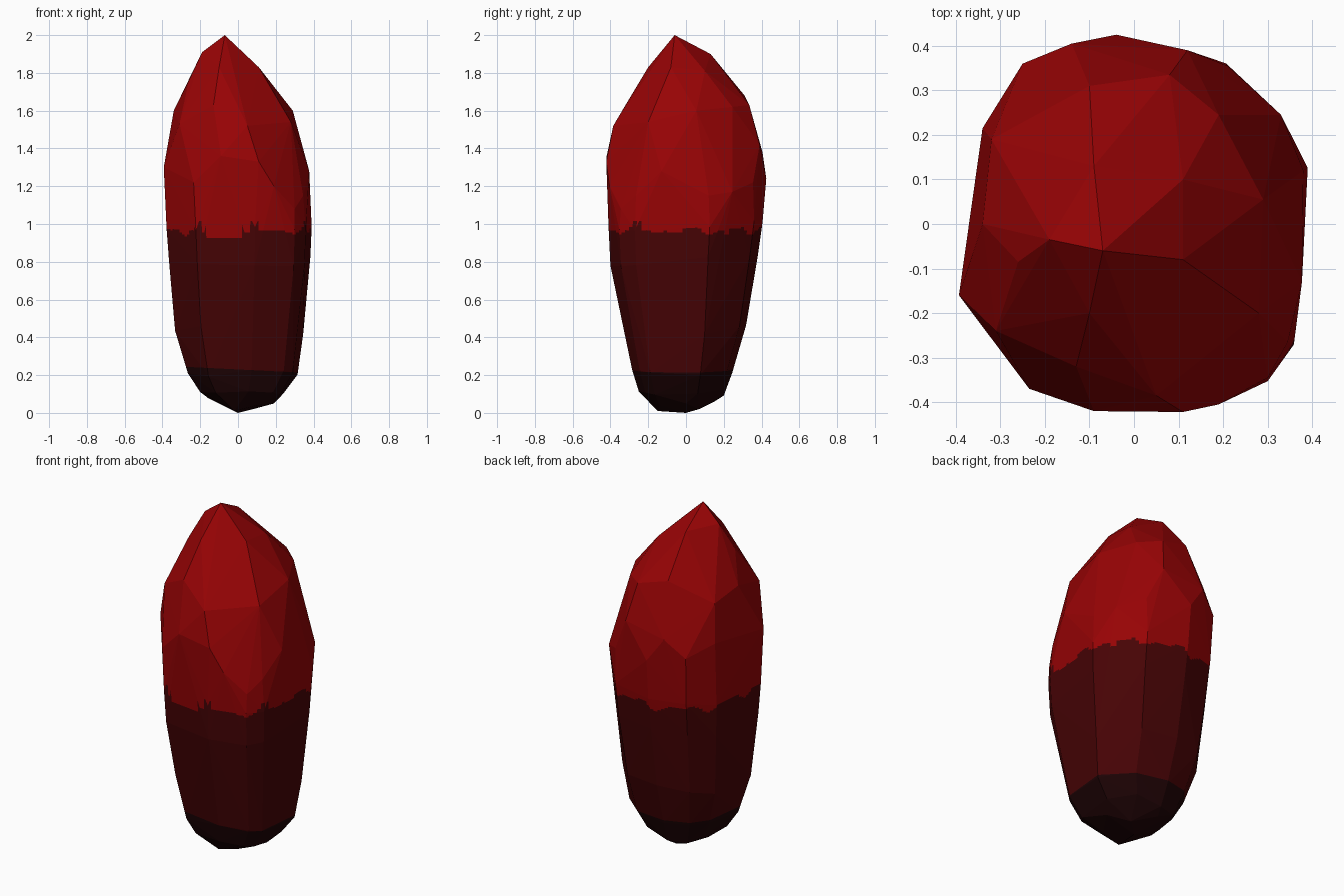
import bpy, bmesh, math, random
from mathutils import Vector

if "Cube" in bpy.data.objects:
    bpy.data.objects.remove(bpy.data.objects["Cube"])

random.seed(4)

def material(name, rgb):
    m = bpy.data.materials.new(name)
    m.diffuse_color = (*rgb, 1)
    m.use_nodes = True
    m.node_tree.nodes["Principled BSDF"].inputs["Base Color"].default_value = m.diffuse_color
    return m

# Angular cross-section, as fractions of the half widths
section = [(-1, -.38), (-.59, -.90), (.23, -1), (.77, -.86), (.92, -.66), (1, .31),
           (.53, .89), (-.10, 1), (-.64, .85), (-.90, .50)]
# z, x min, x max, y min, y max, height scatter
rings = [(0.99, -.378, .39, -.41, .405, .03),
         (0.80, -.365, .383, -.40, .378, .03),
         (0.45, -.333, .345, -.335, .318, .04),
         (0.21, -.265, .315, -.285, .245, .02),
         (0.11, -.20, .24, -.25, .20, .02)]
# Facet corners of the wide shoulder
shoulder = [(-.393, -.16, 1.30), (-.235, -.37, 1.22), (-.09, -.42, 1.36), (.11, -.422, 1.33),
            (.19, -.405, 1.20), (.30, -.345, 1.08), (.345, -.265, 1.15), (.377, -.13, 1.28),
            (.38, .12, 1.15), (.33, .245, 1.17), (.21, .355, 1.22), (.12, .39, 1.42),
            (-.04, .425, 1.24), (-.14, .405, 1.38), (-.25, .36, 1.28), (-.34, .215, 1.34)]
# Facet corners of the pointed crown
crown = [(-.07, -.06, 2), (-.19, -.035, 1.91), (.11, -.08, 1.83), (-.09, .13, 1.90),
         (-.26, -.085, 1.76), (-.10, -.20, 1.83), (-.13, -.32, 1.63), (.28, -.20, 1.54),
         (.29, .055, 1.60), (.11, .10, 1.81), (.19, .245, 1.62), (.08, .335, 1.63),
         (-.10, .31, 1.68), (-.32, .19, 1.56), (-.31, -.24, 1.53), (.05, -.385, 1.52),
         (-.34, 0, 1.60)]
# Facet corners of the blunt foot
foot = [(-.02, -.15, .01), (0, 0, 0), (.08, .07, .02), (.19, 0, .05), (-.16, .02, .08),
        (.10, -.14, .04), (-.04, .15, .06)]

points = [Vector(p) for p in crown + shoulder + foot]
for z, x0, x1, y0, y1, s in rings:
    for u, v in section:
        points.append(Vector((u * (x1 if u > 0 else -x0), v * (y1 if v > 0 else -y0),
                              z + random.uniform(-s, s))))

# Crystal body: hull around the facet corners
bm = bmesh.new()
for p in points:
    bm.verts.new(p)
hull = bmesh.ops.convex_hull(bm, input=bm.verts[:])
junk = {g for g in hull["geom_interior"] + hull["geom_unused"] if isinstance(g, bmesh.types.BMVert)}
bmesh.ops.delete(bm, geom=list(junk), context="VERTS")

def cut(faces, co, no):
    geom = set(faces) | {e for f in faces for e in f.edges} | {v for f in faces for v in f.verts}
    bmesh.ops.bisect_plane(bm, geom=list(geom), plane_co=co, plane_no=no, dist=1e-6)

# Slightly tilted edge of the dark foot
foot_co, foot_no = Vector((0, 0, .23)), Vector((.05, 0, 1))
cut(bm.faces[:], foot_co, foot_no)

# Small cells in the band where the red drips over the dark body
LOW, HIGH = .925, 1.015
def band():
    return [f for f in bm.faces if LOW < f.calc_center_median().z < HIGH]
for i in range(10):
    cut(bm.faces[:] if i in (0, 9) else band(), (0, 0, LOW + .01 * i), (0, 0, 1))
for i in range(60):
    a = math.pi * i / 60
    cut(band(), (0, 0, 0), (math.cos(a), math.sin(a), 0))

def drip(a):
    return .966 + .017 * math.sin(9 * a + 1) + .012 * math.sin(17 * a)

for f in bm.faces:
    c = f.calc_center_median()
    if (c - foot_co).dot(foot_no) < 0:
        f.material_index = 2
    elif c.z < drip(math.atan2(c.y, c.x)):
        f.material_index = 1
bmesh.ops.recalc_face_normals(bm, faces=bm.faces[:])

mesh = bpy.data.meshes.new("crystal")
bm.to_mesh(mesh)
bm.free()
for m in (material("red", (.31, .001, .0015)), material("dark maroon", (.062, .001, .0015)),
          material("charcoal", (.013, .001, .0015))):
    mesh.materials.append(m)
bpy.context.collection.objects.link(bpy.data.objects.new("crystal", mesh))
